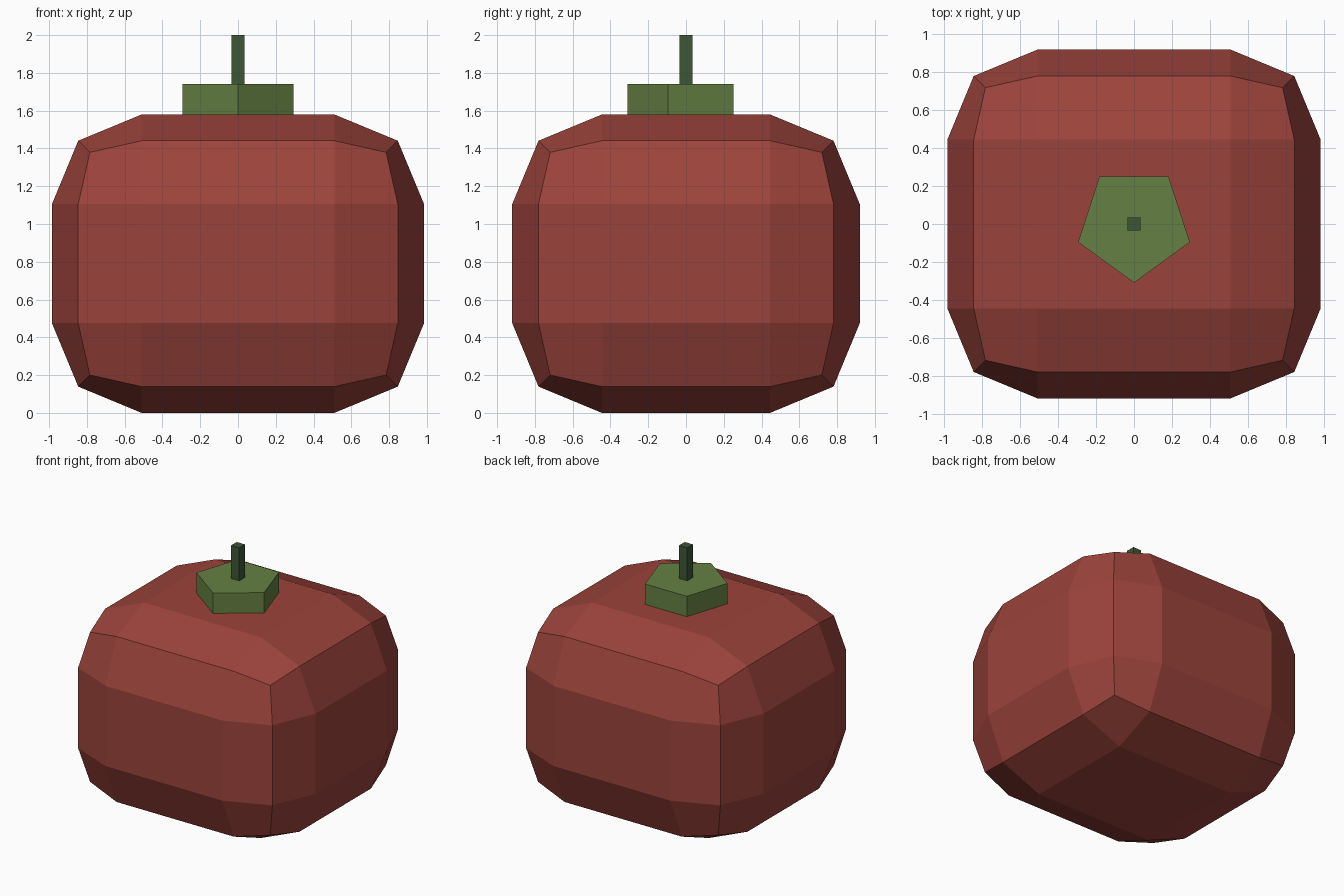
import bpy, bmesh, math
from mathutils import Vector

if "Cube" in bpy.data.objects:
    bpy.data.objects.remove(bpy.data.objects["Cube"])


def material(name, rgb):
    m = bpy.data.materials.new(name)
    m.diffuse_color = (*rgb, 1)
    m.use_nodes = True
    m.node_tree.nodes["Principled BSDF"].inputs["Base Color"].default_value = m.diffuse_color
    return m


def add_object(name, bm, mat):
    bmesh.ops.recalc_face_normals(bm, faces=bm.faces[:])
    me = bpy.data.meshes.new(name)
    bm.to_mesh(me)
    bm.free()
    me.materials.append(mat)
    ob = bpy.data.objects.new(name, me)
    bpy.context.collection.objects.link(ob)
    return ob


def prism(name, sides, r, z0, z1, angle, mat):
    """Upright prism with its first corner at the given angle."""
    bm = bmesh.new()
    ring = [bm.verts.new((r * math.cos(angle + 2 * math.pi * i / sides),
                          r * math.sin(angle + 2 * math.pi * i / sides), z0))
            for i in range(sides)]
    base = bm.faces.new(ring)
    ext = bmesh.ops.extrude_face_region(bm, geom=[base], use_keep_orig=True)
    for v in ext["geom"]:
        if isinstance(v, bmesh.types.BMVert):
            v.co.z = z1
    return add_object(name, bm, mat)


red = material("dull red", (0.33, 0.056, 0.044))
green = material("leaf green", (0.13, 0.22, 0.056))
dark_green = material("dark green", (0.046, 0.094, 0.036))

# Fruit body: 3x3 grid cube turned into a rounded box (core box + radius)
core, radius, centre = Vector((0.51, 0.445, 0.315)), 0.475, Vector((0, 0, 0.79))
bm = bmesh.new()
bmesh.ops.create_cube(bm, size=2)
bmesh.ops.subdivide_edges(bm, edges=bm.edges[:], cuts=2, use_grid_fill=True)
for v in bm.verts:
    corner = Vector([math.copysign(c, x) for c, x in zip(core, v.co)])
    out = Vector([round(x) if abs(x) > 0.9 else 0 for x in v.co]).normalized()
    v.co = centre + corner + out * radius
add_object("fruit_body", bm, red)

# Five-sided leaf cap and square stem
prism("leaf_cap", 5, 0.31, 1.58, 1.74, -math.pi / 2, green)
prism("stem", 4, 0.05, 1.72, 2.0, math.pi / 4, dark_green)
